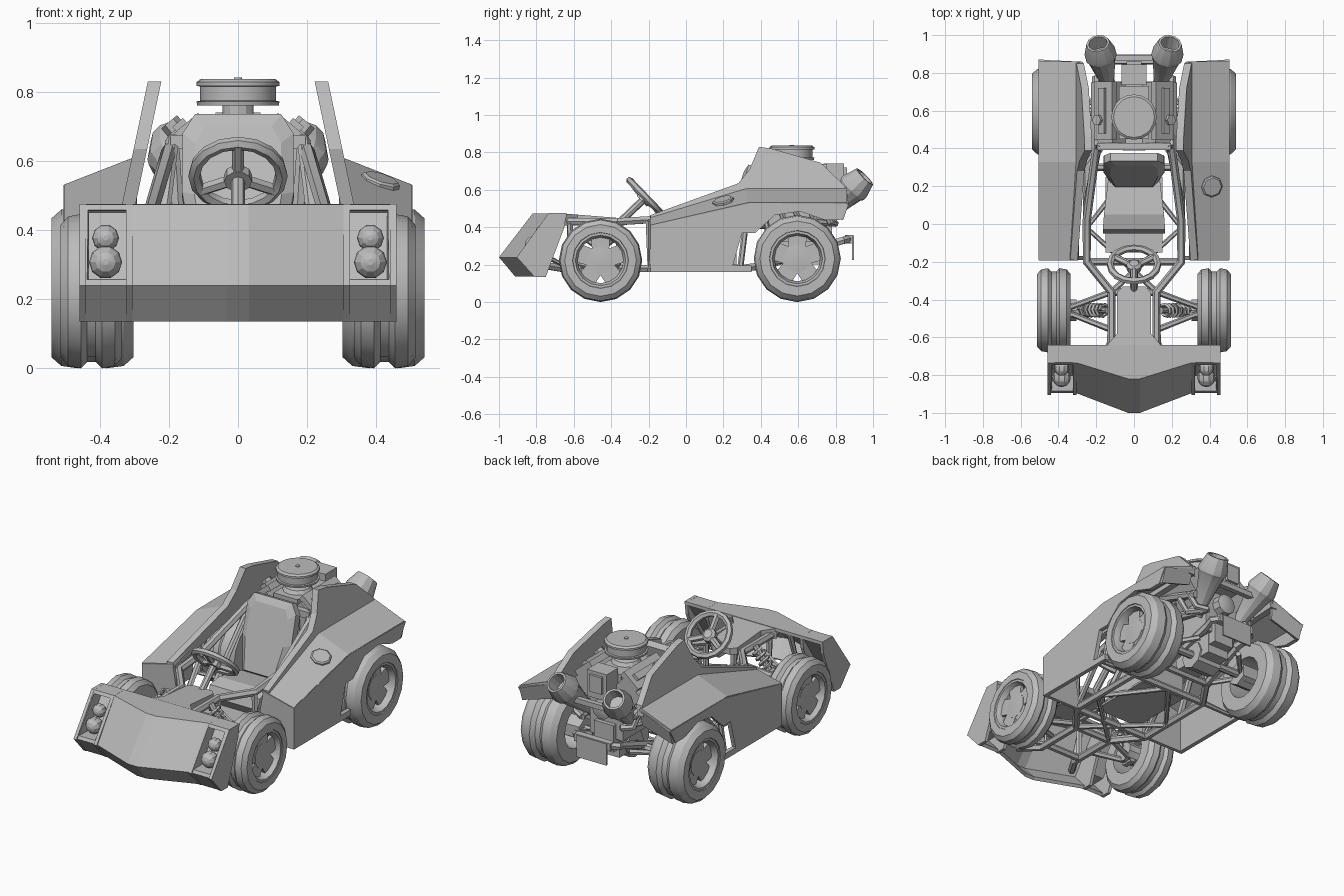
import bpy, bmesh, math
from mathutils import Vector, Matrix

if "Cube" in bpy.data.objects:
    bpy.data.objects.remove(bpy.data.objects["Cube"])

grey = bpy.data.materials.new("plain grey")
grey.diffuse_color = (0.5, 0.5, 0.5, 1)
grey.use_nodes = True
grey.node_tree.nodes["Principled BSDF"].inputs["Base Color"].default_value = grey.diffuse_color
V = Vector


def mesh(name, verts, faces, thick=0):
    me = bpy.data.meshes.new(name)
    me.from_pydata([tuple(v) for v in verts], [], faces)
    bm = bmesh.new()
    bm.from_mesh(me)
    bmesh.ops.recalc_face_normals(bm, faces=bm.faces)
    bm.to_mesh(me)
    bm.free()
    ob = bpy.data.objects.new(name, me)
    bpy.context.collection.objects.link(ob)
    me.materials.append(grey)
    if thick:
        m = ob.modifiers.new("thickness", 'SOLIDIFY')
        m.thickness, m.offset = thick, 0
    return ob


def prism(name, pts, a, b):
    """Polygon mapped into space twice, joined by side walls."""
    n = len(pts)
    f = [list(range(n)), list(range(2 * n - 1, n - 1, -1))]
    f += [[i, (i + 1) % n, n + (i + 1) % n, n + i] for i in range(n)]
    return mesh(name, [a(*p) for p in pts] + [b(*p) for p in pts], f)


def box(name, c, s, ry=0, rx=0):
    R = Matrix.Rotation(ry, 3, 'Y') @ Matrix.Rotation(rx, 3, 'X')
    q = [(-.5, -.5), (.5, -.5), (.5, .5), (-.5, .5)]
    f = lambda k: lambda x, y: V(c) + R @ V((x * s[0], y * s[1], k * s[2]))
    return prism(name, q, f(-.5), f(.5))


def lathe(name, prof, origin, axis, n=16, closed=False):
    """Spin (radius, height) pairs about an axis."""
    q = V((0, 0, 1)).rotation_difference(V(axis).normalized())
    v = [V(origin) + q @ V((r * math.cos(t), r * math.sin(t), h))
         for r, h in prof for t in [math.tau * i / n for i in range(n)]]
    m = len(prof)
    f = [[k * n + i, k * n + (i + 1) % n, (k + 1) % m * n + (i + 1) % n, (k + 1) % m * n + i]
         for k in range(m if closed else m - 1) for i in range(n)]
    if not closed:
        f += [list(range(n)), list(range((m - 1) * n, m * n))]
    return mesh(name, v, f)


def tube(name, pts, r=.018, cyclic=False, res=1):
    cu = bpy.data.curves.new(name, 'CURVE')
    cu.dimensions, cu.bevel_depth, cu.bevel_resolution, cu.use_fill_caps = '3D', r, res, True
    sp = cu.splines.new('POLY')
    sp.points.add(len(pts) - 1)
    for p, c in zip(sp.points, pts):
        p.co = (*c, 1)
    sp.use_cyclic_u = cyclic
    ob = bpy.data.objects.new(name, cu)
    cu.materials.append(grey)
    bpy.context.collection.objects.link(ob)


def wheel(name, s, x0, x1, y, R):
    w = x1 - x0
    o, ax = (s * x0, y, R), (s, 0, 0)
    lathe(name + "_tire", [(.15, 0), (R * .86, 0), (R * .97, w * .12), (R, w * .33), (R * .92, w * .43),
          (R * .92, w * .57), (R, w * .67), (R * .97, w * .88), (R * .86, w), (.15, w), (.145, w * .95),
          (.145, w * .05)], o, ax, 16, True)
    lathe(name + "_rim", [(.15, 0), (.15, w * .98), (.135, w * .98), (.122, w * .82), (.122, 0)], o, ax, 16, True)
    lathe(name + "_hub", [(.06, -.03), (.06, w * .5), (.075, w * .74), (.075, w * .84), (.03, w * .86)], o, ax, 10)
    # five broad spokes leaving small windows at the rim
    for i in range(5):
        t = math.tau * i / 5 + math.pi / 2
        d, e = V((0, math.cos(t), math.sin(t))), V((0, -math.sin(t), math.cos(t)))
        g = lambda h: lambda a, b: V(o) + V((s * h, 0, 0)) + d * a + e * b
        prism(name + "_spoke", [(.04, -.045), (.128, -.05), (.128, .05), (.04, .045)], g(w * .72), g(w * .83))


for s in (1, -1):
    side = "right" if s > 0 else "left"
    wheel(side + "_front_wheel", s, .335, .513, -.457, .223)
    wheel(side + "_rear_wheel", s, .302, .54, .595, .233)

    # side pod: outer panel with wheel arch, top, front, rear, leaning fin
    prism(side + "_pod_panel", [(-.19, .16), (.35, .16), (.35, .195), (.25, .195), (.30, .37), (.37, .37),
          (.475, .465), (.61, .485), (.74, .44), (.82, .44), (.87, .525), (.35, .53), (-.19, .41)],
          lambda y, z: (s * .48, y, z), lambda y, z: (s * .505, y, z))
    top = [(-.19, .41, .46), (.33, .53, .61), (.86, .53, .61)]
    mesh(side + "_pod_top", [c for y, zo, zi in top for c in ((s * .5, y, zo - .008), (s * .295, y, zi - .008))],
         [(0, 1, 3, 2), (2, 3, 5, 4)], .02)
    mesh(side + "_pod_front", [(s * .25, -.18, .16), (s * .5, -.18, .16), (s * .5, -.18, .40), (s * .3, -.18, .455)],
         [(0, 1, 2, 3)], .02)
    mesh(side + "_pod_rear", [(s * .3, .83, .50), (s * .5, .83, .44), (s * .5, .86, .525), (s * .29, .85, .60)],
         [(0, 1, 2, 3)], .02)
    lean = lambda k: lambda y, z: (s * (.31 + k - (z - .5) * .21), y, z)
    prism(side + "_fin", [(-.19, .40), (-.19, .465), (.28, .635), (.34, .71), (.39, .83), (.46, .82), (.72, .745),
          (.85, .62), (.86, .56), (.34, .54)], lean(-.019), lean(.02))

    # headlights
    for part, r, y, z in (("_upper_lamp", .039, -.765, .377), ("_lower_lamp", .048, -.815, .307)):
        lathe(side + part, [(r * math.sin(a), -r * math.cos(a)) for a in (.2, .7, 1.2, 1.57, 2, 2.5, 2.95)],
              (s * .383, y, z), (0, -1, 0), 10)

    # tube frame
    P = lambda *pts: [(s * x, y, z) for x, y, z in pts]
    tube(side + "_lower_rail", P((.2, -.78, .2), (.12, -.66, .18), (.12, -.36, .18), (.25, -.2, .18), (.25, .3, .18),
                                 (.15, .45, .2), (.13, .8, .32)), .022)
    tube(side + "_upper_rail", P((.12, -.68, .43), (.12, -.36, .43), (.25, -.2, .44), (.25, .02, .46),
                                 (.2, .40, .63), (.2, .78, .5)), .022)
    tube(side + "_nose_strut", P((.2, -.70, .43), (.2, -.76, .25), (.12, -.62, .18), (.12, -.62, .43)))
    tube(side + "_cowl_strut", P((.12, -.36, .43), (.12, -.36, .18)))
    tube(side + "_door_strut", P((.25, -.2, .44), (.25, -.2, .18), (.25, .02, .46)))
    tube(side + "_roll_strut", P((.25, .1, .18), (.19, .41, .66), (.16, .45, .2)), .02)
    tube(side + "_rear_strut", P((.25, .3, .18), (.46, .29, .18), (.44, .32, .42)), .016)
    tube(side + "_floor_brace", P((-.12, -.36, .18), (.25, -.02, .18), (0, .3, .18)), .016)

    # front suspension arms, springs and rear axle
    for z0, z1 in ((.2, .18), (.36, .29)):
        tube(side + "_front_arm", P((.12, -.36, z0), (.35, -.445, z1), (.35, -.47, z1), (.12, -.56, z0)), .017)
    box(side + "_front_upright", (s * .345, -.457, .235), (.03, .07, .16))
    a, b = V((s * .14, -.457, .44)), V((s * .29, -.457, .24))
    q = V((0, 0, 1)).rotation_difference((b - a).normalized())
    L = (b - a).length
    tube(side + "_spring", [a + q @ V((.032 * math.cos(i * .9), .032 * math.sin(i * .9), L * (.1 + .8 * i / 42)))
                            for i in range(43)], .01, res=0)
    lathe(side + "_damper", [(.018, 0), (.018, L)], a, b - a, 8)
    lathe(side + "_axle", [(.024, 0), (.024, .24)], (s * .08, .595, .235), (s, 0, 0), 8)
    lathe(side + "_axle_nut", [(.07, 0), (.07, .12)], (s * .25, .595, .235), (s, 0, 0), 6)
    tube(side + "_rear_arm", P((.16, .44, .21), (.29, .585, .23), (.14, .74, .26)), .016)

    # engine heads, covers and exhausts
    box(side + "_engine_head", (s * .125, .59, .60), (.15, .32, .14), s * .7)
    box(side + "_valve_cover", (s * .152, .6, .685), (.125, .31, .035), s * .7)
    box(side + "_coil_pack", (s * .165, .6, .70), (.04, .24, .03), s * .7)
    lathe(side + "_cover_cap", [(.03, 0), (.03, .03)], (s * .18, .55, .69), (s * .64, 0, .77), 6)
    for i in range(4):
        y = .47 + i * .08
        tube(side + "_header", P((.15, y, .56), (.21, y + .02, .52), (.19, y + .06, .43), (.13, .8, .42)), .018)
    lathe(side + "_exhaust", [(.03, 0), (.035, .06), (.075, .25), (.085, .265), (.085, .285), (.062, .36), (.05, .36),
          (.045, .28)], (s * .13, .705, .42), (s * .17, .7, .7), 12)
    tube(side + "_bumper_strut", P((.12, .74, .3), (.14, .84, .33), (.11, .865, .335), (0, .865, .335)), .022)

# fuel cap on the right pod
lathe("fuel_cap", [(.058, -.02), (.058, .012), (.05, .018)], (.41, .2, .535), (.3, -.24, .92), 8)

# nose shell with recessed lamp boxes
rows = {.03: [(-.64, .475), (-.815, .475), (-.99, .24), (-.905, .142)],
        .305: [(-.64, .475), (-.73, .475), (-.885, .24), (-.8, .142)]}
rows[.45] = rows[.305]
xs = [-.45, -.305, -.03, .03, .305, .45]
nv = [(x, y, z - .01 * (z > .4)) for x in xs for y, z in rows[abs(x)]]
nf = [(i * 4 + j, i * 4 + j + 1, i * 4 + j + 5, i * 4 + j + 4) for i in range(5) for j in range(3)]
nose = mesh("nose_shell", nv, nf, .02)
bm = bmesh.new()
bm.from_mesh(nose.data)
lamps = [f for f in bm.faces if abs(f.calc_center_median().x) > .35 and .3 < f.calc_center_median().z < .42]
bmesh.ops.inset_individual(bm, faces=lamps, thickness=.017)
bmesh.ops.inset_individual(bm, faces=lamps, thickness=.002)
bmesh.ops.translate(bm, verts=list({v for f in lamps for v in f.verts}), vec=(0, .08, 0))
bm.to_mesh(nose.data)
bm.free()
side_pts = [(-.64, .475), (-.735, .475), (-.905, .24), (-.81, .135), (-.75, .135), (-.65, .40)]
for s in (1, -1):
    for x in (.439, .305):
        prism("nose_lamp_wall", side_pts, lambda y, z: (s * x, y, z), lambda y, z: (s * (x + .019), y, z))
prism("hood", [(-.15, -.65), (-.09, -.58), (-.09, -.36), (-.06, -.33), (.06, -.33), (.09, -.36), (.09, -.58), (.15, -.65)],
      lambda x, y: (x, y, .41), lambda x, y: (x, y, .473 - .08 * (y + .65)))

# cross members and floor
for y, x, z in ((-.62, .12, .18), (-.36, .12, .18), (-.2, .25, .18), (.3, .25, .18), (.45, .15, .2), (-.62, .12, .43)):
    tube("cross_tube", [(-x, y, z), (x, y, z)], .02)
box("roll_bar", (0, .41, .655), (.39, .035, .04))
box("floor_pan", (0, .05, .195), (.3, .4, .012))

# seat
prism("seat_cushion", [(-.05, .25), (-.03, .31), (.05, .33), (.27, .3), (.27, .2), (-.02, .2)],
      lambda y, z: (-.165 + .12 * max(y, 0), y, z), lambda y, z: (.165 - .12 * max(y, 0), y, z))
back = [(-.125, 0), (.125, 0), (.162, .2), (.16, .37), (.125, .425), (-.125, .425), (-.16, .37), (-.162, .2)]
prism("seat_back", back, lambda x, t: (x, .27 + .25 * t, .295 + t), lambda x, t: (x, .22 + .27 * t, .31 + t))
prism("seat_back_pad", back, lambda x, t: (x, .22 + .27 * t, .31 + t),
      lambda x, t: (x * .78, .195 + .27 * t, .33 + t * .87))

# steering wheel tilted toward the driver
c, n = V((0, -.215, .56)), V((0, .72, .69))
q = V((0, 0, 1)).rotation_difference(n)
tube("steering_rim", [c + q @ V((.126 * math.cos(t), .126 * math.sin(t), 0))
                      for t in [math.tau * i / 16 for i in range(16)]], .019, True)
for t in (math.pi / 6, math.pi * 5 / 6, -math.pi / 2):
    tube("steering_spoke", [c - n * .015, c + q @ V((.12 * math.cos(t), .12 * math.sin(t), 0))], .018)
lathe("steering_hub", [(.04, -.03), (.04, 0), (.025, .012)], c, n, 10)
lathe("steering_column", [(.02, 0), (.02, .2)], c, -n, 8)

# engine block, intake and rear drive
box("engine_block", (0, .59, .47), (.22, .33, .3))
box("engine_sump", (0, .59, .27), (.14, .28, .14))
box("intake_manifold", (0, .59, .65), (.16, .28, .1))
lathe("intake_neck", [(.09, 0), (.07, .03), (.045, .035), (.045, .09)], (0, .566, .69), (0, 0, 1), 12)
lathe("air_filter", [(.118, 0), (.12, .012), (.11, .014), (.11, .055), (.12, .057), (.12, .068), (.108, .077),
                     (.012, .077), (.012, .081)], (0, .566, .76), (0, 0, 1), 20)
lathe("front_pulley", [(.06, 0), (.06, .04)], (0, .43, .45), (0, -1, 0), 12)
box("rear_blower", (0, .79, .66), (.13, .11, .16))
box("rear_blower_grille", (0, .85, .67), (.08, .02, .1))
lathe("rear_pulley", [(.06, 0), (.06, .05), (.03, .06)], (0, .755, .5), (0, 1, 0), 10)
box("gearbox", (0, .68, .33), (.13, .2, .16))
lathe("differential", [(.08, 0), (.08, .16)], (-.08, .595, .235), (1, 0, 0), 8)
box("rear_bar", (0, .87, .335), (.24, .04, .045))
box("rear_crossbar", (0, .88, .56), (.24, .03, .03))
box("rear_plate", (0, .892, .29), (.2, .01, .13))

# finish: convert tubes, smooth the rounded parts, keep panels flat
bpy.ops.object.select_all(action='DESELECT')
for ob in bpy.context.scene.objects:
    if ob.type == 'CURVE':
        ob.select_set(True)
        bpy.context.view_layer.objects.active = ob
bpy.ops.object.convert(target='MESH')
for ob in bpy.context.scene.objects:
    flat = any(k in ob.name for k in ("pod", "fin", "nose", "hood", "seat", "engine"))
    ob.data.polygons.foreach_set("use_smooth", [False] * len(ob.data.polygons))
    ob.select_set(not flat)
bpy.ops.object.shade_smooth_by_angle(angle=math.radians(24))
